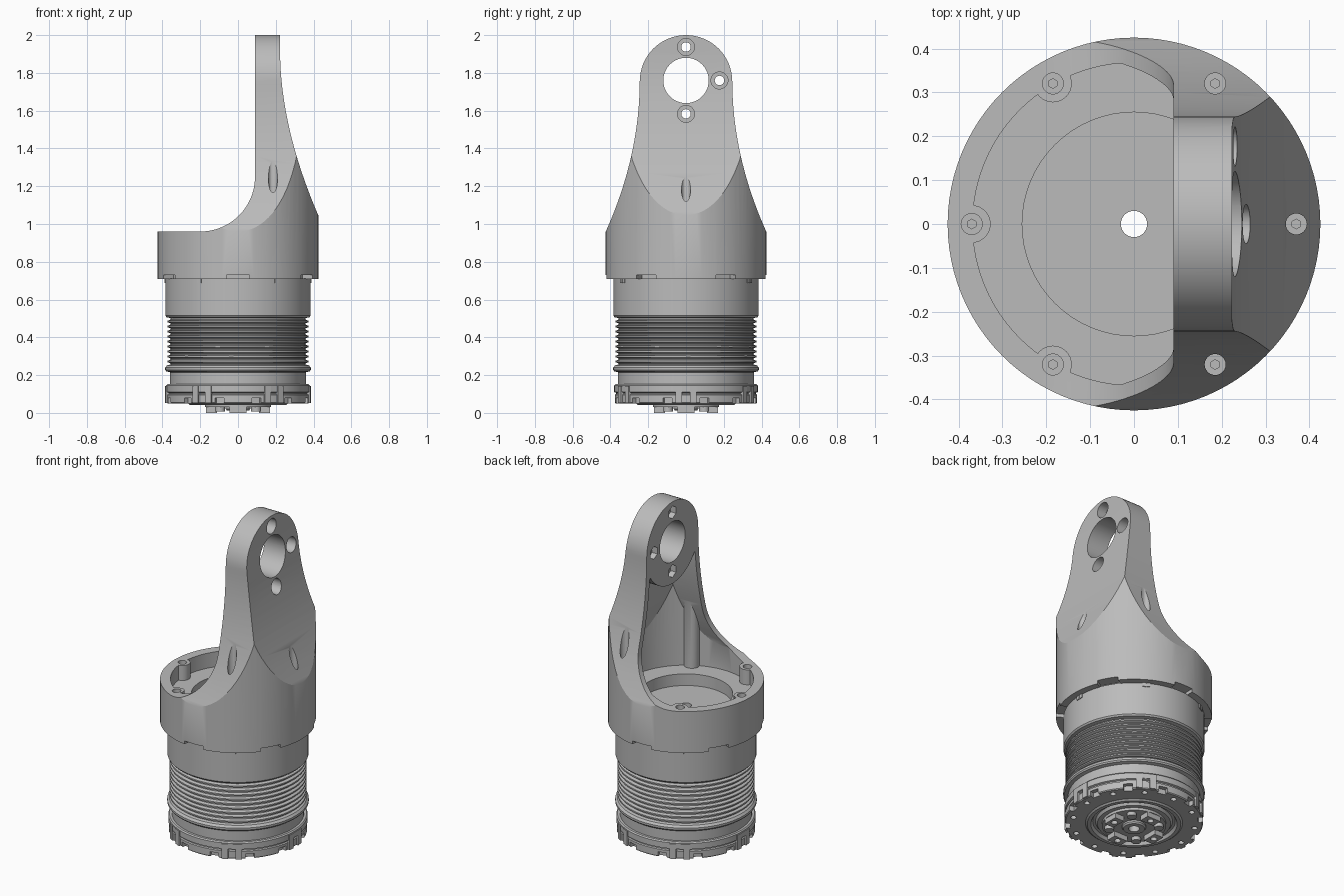
import bpy, bmesh
from math import sin, cos, pi, radians
from mathutils import Matrix, Vector

if "Cube" in bpy.data.objects:
    bpy.data.objects.remove(bpy.data.objects["Cube"])

grey = bpy.data.materials.new("machined_grey")
grey.use_nodes = True
colour = (0.5, 0.5, 0.5, 1)
grey.diffuse_color = colour
grey.node_tree.nodes["Principled BSDF"].inputs["Base Color"].default_value = colour

SIXTHS = [radians(60 * k) for k in range(6)]


def make(name, bm):
    bmesh.ops.recalc_face_normals(bm, faces=bm.faces)
    mesh = bpy.data.meshes.new(name)
    bm.to_mesh(mesh)
    bm.free()
    mesh.materials.append(grey)
    ob = bpy.data.objects.new(name, mesh)
    bpy.context.collection.objects.link(ob)
    return ob


def cylinder(name, r, a, b, x=0, y=0, axis="Z", sides=48):
    """Cylinder from a to b; for axis X, (x, y) is the (y, z) centre."""
    bm = bmesh.new()
    bmesh.ops.create_cone(bm, cap_ends=True, segments=sides, radius1=r, radius2=r,
                          depth=b - a, matrix=Matrix.Translation((x, y, (a + b) / 2)))
    if axis == "X":
        for v in bm.verts:
            v.co = Vector((v.co.z, v.co.x, v.co.y))
    return make(name, bm)


def block(name, size, radius, z, angle):
    """Box set out at a radius and turned about the main axis."""
    bm = bmesh.new()
    m = (Matrix.Rotation(angle, 4, "Z") @ Matrix.Translation((radius, 0, z))
         @ Matrix.Diagonal((*size, 1)))
    bmesh.ops.create_cube(bm, size=1, matrix=m)
    return make(name, bm)


def prism(name, points, across):
    """Extrude a side profile through the body along X or Y."""
    bm = bmesh.new()
    place = (lambda u, z, d: (u, d, z)) if across == "Y" else (lambda u, z, d: (d, u, z))
    face = bm.faces.new([bm.verts.new(place(u, z, -0.6)) for u, z in points])
    ext = bmesh.ops.extrude_face_region(bm, geom=[face])
    moved = [g for g in ext["geom"] if isinstance(g, bmesh.types.BMVert)]
    bmesh.ops.translate(bm, verts=moved, vec=place(0, 0, 1.2))
    return make(name, bm)


def lathe(name, profile, steps=96):
    bm = bmesh.new()
    verts = [bm.verts.new((r, 0, z)) for r, z in profile]
    edges = [bm.edges.new((verts[i], verts[i - 1])) for i in range(len(verts))]
    bmesh.ops.spin(bm, geom=verts + edges, cent=(0, 0, 0), axis=(0, 0, 1),
                   angle=2 * pi, steps=steps)
    bmesh.ops.remove_doubles(bm, verts=bm.verts, dist=1e-5)
    return make(name, bm)


def boolean(ob, tools, operation="DIFFERENCE"):
    for tool in tools:
        mod = ob.modifiers.new("cut", "BOOLEAN")
        mod.operation, mod.object, mod.solver = operation, tool, "EXACT"
        bpy.context.view_layer.objects.active = ob
        bpy.ops.object.modifier_apply(modifier=mod.name)
        bpy.data.objects.remove(tool)


# Shared curves of the arm: outer slope and side taper
def slope(z):
    return 0.223 + 0.27 * max(1.9 - z, 0) ** 1.835


def taper(z):
    return 0.245 + 0.281 * max(1.76 - z, 0) ** 2


def steps(a, b, n):
    return [a + (b - a) * i / n for i in range(n + 1)]


def side_profile(inset, bottom):
    r = 0.245 - inset
    half = [(taper(z) - inset, z) for z in steps(0.9, 1.74, 20)]
    arc = [(r * cos(a), 1.755 + r * sin(a)) for a in steps(0, pi, 32)]
    left = [(-u, z) for u, z in reversed(half)]
    return [(half[0][0], bottom)] + half + arc + left + [(left[-1][0], bottom)]


# Housing with arm: round body trimmed by the front and side profiles
scoop = [(-0.2 + 0.29 * sin(a), 1.25 - 0.29 * cos(a)) for a in steps(0, pi / 2, 24)]
outer = [(slope(z), z) for z in steps(2.1, 0.95, 28)]
front = [(-0.6, 0.6), (-0.6, 0.96)] + scoop + [(0.09, 2.1)] + outer + [(outer[-1][0], 0.6)]
housing = cylinder("housing_and_arm", 0.425, 0.71, 2.2, sides=96)
boolean(housing, [prism("front_trim", front, "Y"),
                  prism("side_trim", side_profile(0, 0.6), "X")], "INTERSECT")

# Hollow inside the housing, leaving screw posts and the round arm head solid
inner = [(slope(z) - 0.045, z) for z in steps(1.65, 0.95, 20)]
hollow = cylinder("hollow", 0.368, 0.87, 1.62, sides=96)
boolean(hollow, [
    prism("hollow_front", [(-0.6, 0.8), (-0.6, 1.65)] + inner + [(inner[-1][0], 0.8)], "Y"),
    prism("hollow_side", side_profile(0.035, 0.8), "X")], "INTERSECT")
boolean(hollow, [cylinder("head_keep", 0.252, -0.7, 0.7, 0, 1.76, "X", 64)])
boolean(hollow, [cylinder("post_keep", 0.043, 0.8, 1.7, 0.37 * cos(a), 0.37 * sin(a), sides=32)
                 for a in SIXTHS])
boolean(housing, [hollow,
                  cylinder("floor_recess", 0.255, 0.80, 0.9, sides=64),
                  cylinder("centre_bore", 0.03, 0.6, 1.0, sides=32)])

# Screw bores in the six posts, each with a small socket
for a in SIXTHS:
    x, y = 0.37 * cos(a), 0.37 * sin(a)
    seat = 1.0 if cos(a) > 0 else 0.93
    boolean(housing, [cylinder("bore", 0.024, seat, 2.1, x, y, sides=24),
                      cylinder("socket", 0.011, seat - 0.03, seat + 0.01, x, y, sides=6)])

# Arm head: large opening and four counterbored bolt holes
boolean(housing, [cylinder("head_opening", 0.12, 0, 0.4, 0, 1.76, "X", 64)])
for k in range(4):
    y, z = 0.177 * cos(k * pi / 2), 1.76 + 0.177 * sin(k * pi / 2)
    boolean(housing, [cylinder("bolt", 0.025, 0, 0.4, y, z, "X", 24),
                      cylinder("counterbore", 0.045, 0.165, 0.4, y, z, "X", 32),
                      cylinder("nut_pocket", 0.038, 0.05, 0.125, y, z, "X", 6)])

# Notches in the lower rim
boolean(housing, [block("notch", (0.12, 0.12, 0.04), 0.42, 0.71, a + pi / 6) for a in SIXTHS])

# Motor barrel with ribbed middle and lower flange
ribs = []
for i in range(9):
    z = 0.262 + i * 0.0265
    ribs += [(0.357, z), (0.373, z + 0.006), (0.373, z + 0.014), (0.357, z + 0.02)]
barrel = lathe("motor_barrel", [(0.03, 0.14), (0.36, 0.14), (0.36, 0.215), (0.38, 0.22),
               (0.386, 0.228), (0.386, 0.24), (0.375, 0.252), (0.357, 0.256)] + ribs
               + [(0.357, 0.502), (0.378, 0.506), (0.385, 0.515), (0.385, 0.712), (0.03, 0.712)])
tabs = [block("barrel_tab", (0.01, 0.02, 0.025), 0.385, 0.7, a + s)
        for a in SIXTHS for s in (-0.03, 0.03)]

# Base ring with raised inner lip, notched edge and screw holes
base = lathe("base_ring", [(0.03, 0.045), (0.2, 0.045), (0.21, 0.06), (0.225, 0.06),
             (0.235, 0.042), (0.255, 0.042), (0.265, 0.05), (0.372, 0.05), (0.377, 0.055),
             (0.377, 0.096), (0.37, 0.1), (0.37, 0.106), (0.38, 0.11), (0.38, 0.145),
             (0.374, 0.152), (0.03, 0.152)])
for k in range(12):
    a = radians(30 * k + 15)
    boolean(base, [block("edge_notch", (0.06, 0.05, 0.06), 0.38, 0.05, a),
                   cylinder("edge_hole", 0.016, 0.0, 0.08, 0.335 * cos(a + pi / 12),
                            0.335 * sin(a + pi / 12), sides=20)])
lugs = []
for a in SIXTHS:
    for s in (-0.1, 0.1):
        lugs.append(block("base_lug", (0.04, 0.035, 0.09), 0.366, 0.097, a + s))
    lugs.append(block("lug_bridge", (0.035, 0.06, 0.03), 0.366, 0.127, a))

# Output hub underneath: centre boss, four drilled blocks and pins between
hub = lathe("hub_boss", [(0.03, 0.012), (0.058, 0.012), (0.065, 0.02), (0.065, 0.03),
            (0.175, 0.03), (0.175, 0.05), (0.03, 0.05)], 64)
hub_parts = []
for k in range(4):
    a = k * pi / 2
    pad = block("hub_block", (0.06, 0.09, 0.04), 0.14, 0.02, a)
    boolean(pad, [cylinder("pad_hole", 0.018, -0.02, 0.025, 0.14 * cos(a), 0.14 * sin(a), sides=20)])
    b = a + pi / 4
    pin = cylinder("hub_pin", 0.026, 0.008, 0.04, 0.135 * cos(b), 0.135 * sin(b), sides=24)
    hub_parts += [pad, pin]

# Smooth curved surfaces, keep machined edges crisp
bpy.ops.object.select_all(action="DESELECT")
for ob in [housing, barrel, base, hub] + tabs + lugs + hub_parts:
    ob.select_set(True)
    bpy.context.view_layer.objects.active = ob
bpy.ops.object.shade_smooth_by_angle(angle=radians(25))
